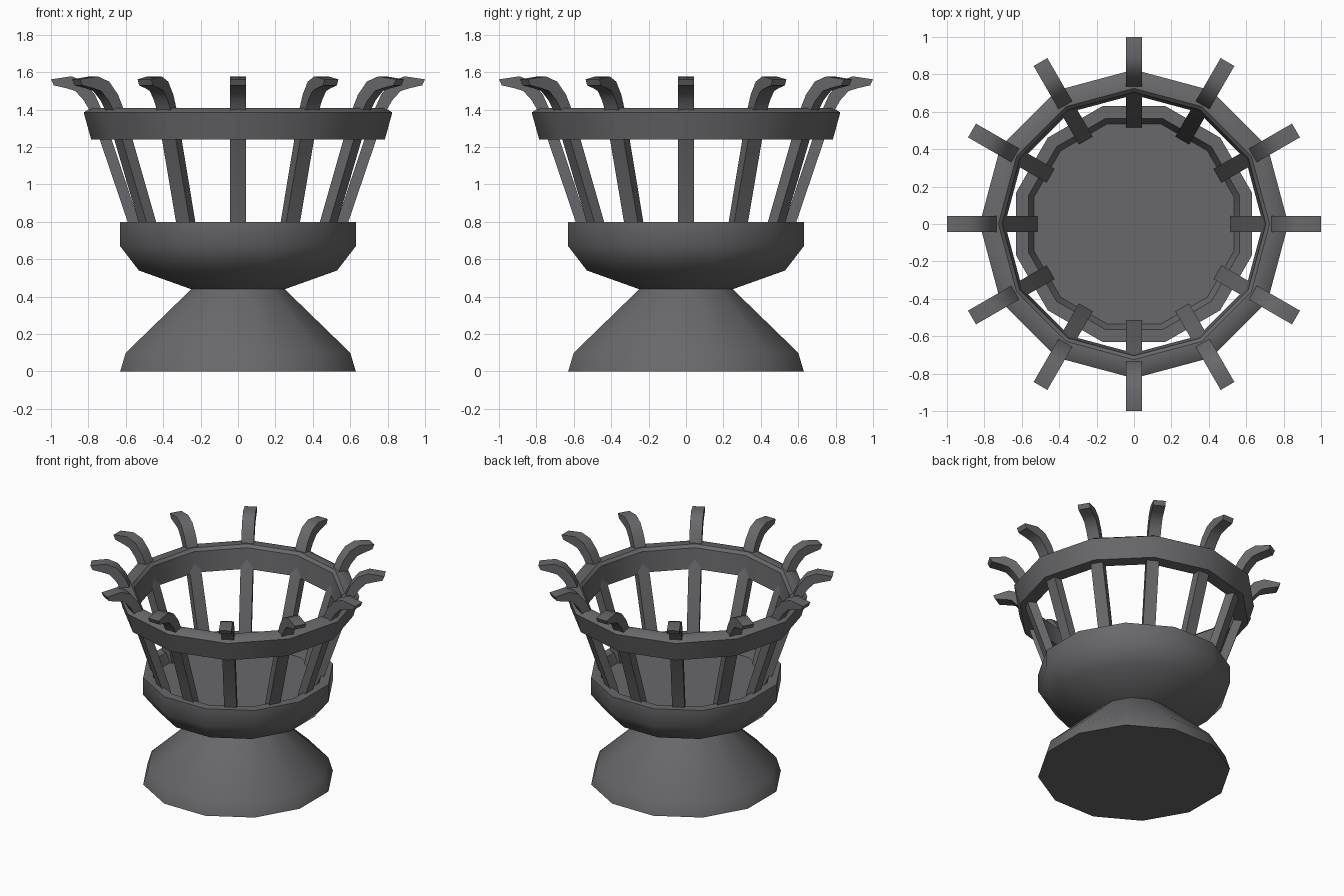
import bpy, bmesh, math
from mathutils import Vector

if "Cube" in bpy.data.objects:
    bpy.data.objects.remove(bpy.data.objects["Cube"])

SIDES = 12
iron = bpy.data.materials.new("dark_iron")
iron.diffuse_color = (0.14, 0.14, 0.148, 1)
iron.use_nodes = True
iron.node_tree.nodes["Principled BSDF"].inputs["Base Color"].default_value = iron.diffuse_color


def finish(name, bm):
    bmesh.ops.recalc_face_normals(bm, faces=bm.faces)
    me = bpy.data.meshes.new(name)
    bm.to_mesh(me)
    bm.free()
    me.materials.append(iron)
    ob = bpy.data.objects.new(name, me)
    bpy.context.collection.objects.link(ob)
    bpy.ops.object.select_all(action='DESELECT')
    ob.select_set(True)
    bpy.context.view_layer.objects.active = ob
    bpy.ops.object.shade_smooth_by_angle(angle=math.radians(38))
    return ob


def lathe(name, profile, offset, scale=1.0, closed=False):
    """Turn an (r, z) profile around z; open profiles are capped flat."""
    bm = bmesh.new()
    rings = []
    for r, z in profile:
        rings.append([bm.verts.new((r * scale * math.cos(offset + i * math.tau / SIDES),
                                    r * scale * math.sin(offset + i * math.tau / SIDES), z))
                      for i in range(SIDES)])
    pairs = list(zip(rings, rings[1:]))
    if closed:
        pairs.append((rings[-1], rings[0]))
    else:
        bm.faces.new(rings[0])
        bm.faces.new(rings[-1])
    for a, b in pairs:
        for i in range(SIDES):
            j = (i + 1) % SIDES
            bm.faces.new((a[i], a[j], b[j], b[i]))
    return finish(name, bm)


# Pedestal and bowl: flats face the axes, so radii are given across flats
flat = 1 / math.cos(math.pi / SIDES)
lathe("pedestal_bowl",
      [(0.63, 0), (0.60, 0.10), (0.25, 0.44), (0.53, 0.54), (0.63, 0.67),
       (0.63, 0.80), (0.565, 0.80), (0.535, 0.73)],
      math.pi / SIDES, flat)

# Upper hoop: corners line up with the bars
lathe("upper_hoop",
      [(0.785, 1.24), (0.825, 1.385), (0.785, 1.41), (0.725, 1.41),
       (0.705, 1.39), (0.69, 1.24)], 0, closed=True)

# Bars with outward curling tips: (r, z) of the outer and inner edges
outer = [(0.57, 0.70), (0.59, 0.80), (0.79, 1.39), (0.825, 1.45), (0.87, 1.50), (0.92, 1.515), (0.985, 1.53)]
inner = [(0.51, 0.70), (0.53, 0.80), (0.725, 1.39), (0.765, 1.48), (0.82, 1.55), (0.89, 1.578), (1.0, 1.562)]
W = 0.0425
for k in range(SIDES):
    a = k * math.tau / SIDES
    rad, tan = Vector((math.cos(a), math.sin(a), 0)), Vector((-math.sin(a), math.cos(a), 0))
    bm = bmesh.new()
    loops = []
    for (ro, zo), (ri, zi) in zip(outer, inner):
        loops.append([bm.verts.new(rad * r + tan * t + Vector((0, 0, z)))
                      for r, z, t in ((ro, zo, -W), (ro, zo, W), (ri, zi, W), (ri, zi, -W))])
    for p, q in zip(loops, loops[1:]):
        for i in range(4):
            j = (i + 1) % 4
            bm.faces.new((p[i], p[j], q[j], q[i]))
    bm.faces.new(loops[0])
    bm.faces.new(loops[-1])
    finish(f"basket_bar_{k + 1}", bm)
